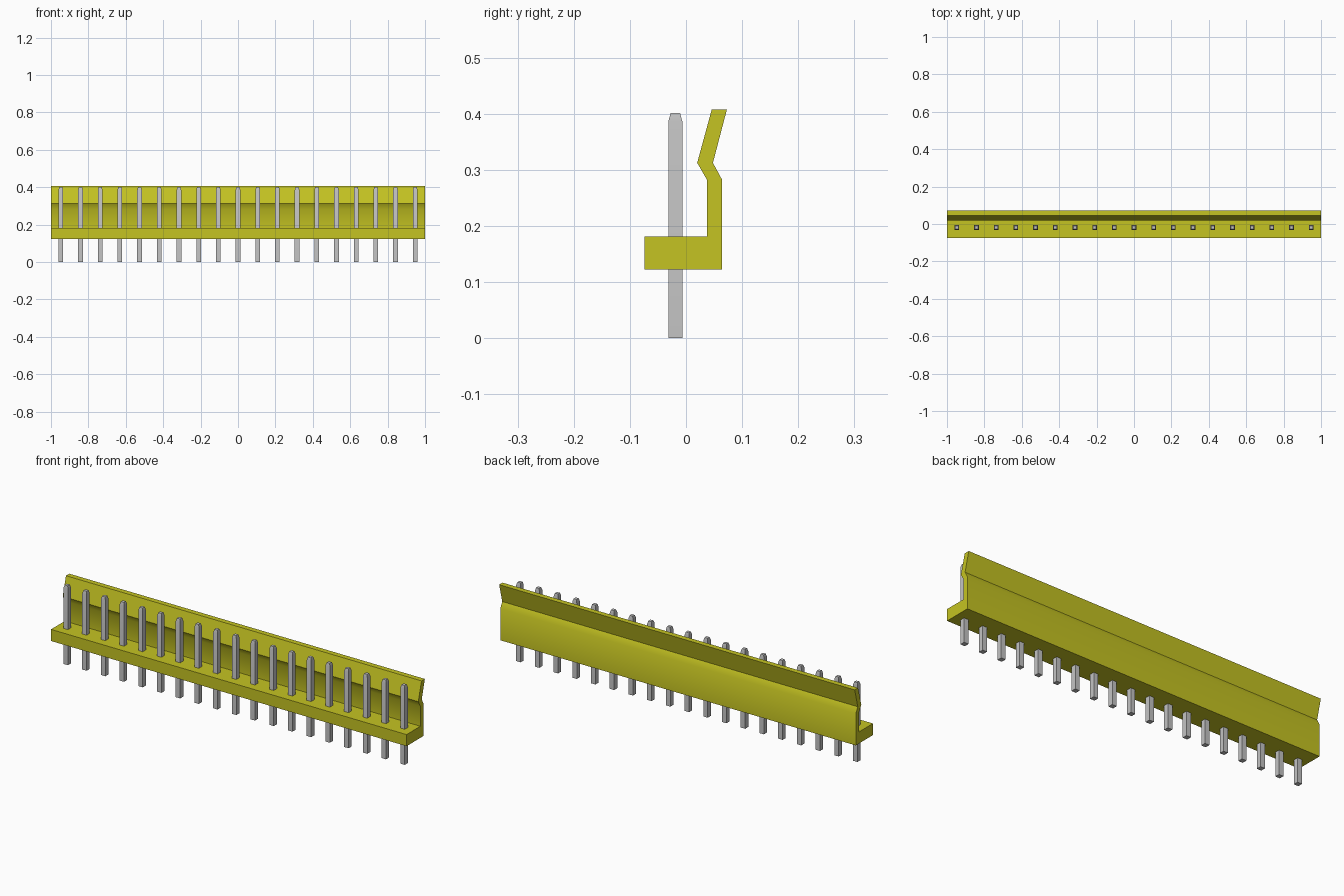
import bpy, bmesh, math

old = bpy.data.objects.get("Cube")
if old:
    bpy.data.objects.remove(old, do_unlink=True)


def material(name, rgb):
    m = bpy.data.materials.new(name)
    m.use_nodes = True
    color = (*rgb, 1)
    m.diffuse_color = color
    m.node_tree.nodes["Principled BSDF"].inputs["Base Color"].default_value = color
    return m


def finish(name, bm, mat):
    bmesh.ops.recalc_face_normals(bm, faces=bm.faces)
    mesh = bpy.data.meshes.new(name)
    bm.to_mesh(mesh)
    bm.free()
    mesh.materials.append(mat)
    obj = bpy.data.objects.new(name, mesh)
    bpy.context.collection.objects.link(obj)
    bpy.ops.object.select_all(action="DESELECT")
    obj.select_set(True)
    bpy.context.view_layer.objects.active = obj
    bpy.ops.object.shade_smooth_by_angle(angle=math.radians(30))
    return obj


yellow = material("yellow plastic", (0.56, 0.55, 0.016))
grey = material("grey metal", (0.55, 0.55, 0.55))

# Housing: base strip and bent locking wall, one profile extruded along x
PROFILE = [(-0.074, 0.122), (0.064, 0.122), (0.064, 0.283), (0.048, 0.3125),
           (0.073, 0.408), (0.046, 0.408), (0.02, 0.3125), (0.037, 0.283),
           (0.037, 0.181), (-0.074, 0.181)]
bm = bmesh.new()
end = bm.faces.new([bm.verts.new((-1, y, z)) for y, z in PROFILE])
side = bmesh.ops.extrude_face_region(bm, geom=[end])
bmesh.ops.translate(bm, vec=(2, 0, 0),
                    verts=[v for v in side["geom"] if isinstance(v, bmesh.types.BMVert)])
finish("housing", bm, yellow)

# Pins: square posts with a tapered tip, evenly pitched
COUNT, PIN_Y = 19, -0.019
PITCH = 2 / COUNT
SECTIONS = [(0.0, 0.0125), (0.386, 0.0125), (0.401, 0.0085)]
for i in range(COUNT):
    x = (i - (COUNT - 1) / 2) * PITCH
    bm = bmesh.new()
    rings = [[bm.verts.new((x + sx * h, PIN_Y + sy * h, z))
              for sx, sy in ((-1, -1), (1, -1), (1, 1), (-1, 1))]
             for z, h in SECTIONS]
    bm.faces.new(rings[0])
    bm.faces.new(rings[-1])
    for a, b in zip(rings, rings[1:]):
        for k in range(4):
            n = (k + 1) % 4
            bm.faces.new((a[k], a[n], b[n], b[k]))
    finish(f"pin_{i + 1}", bm, grey)
